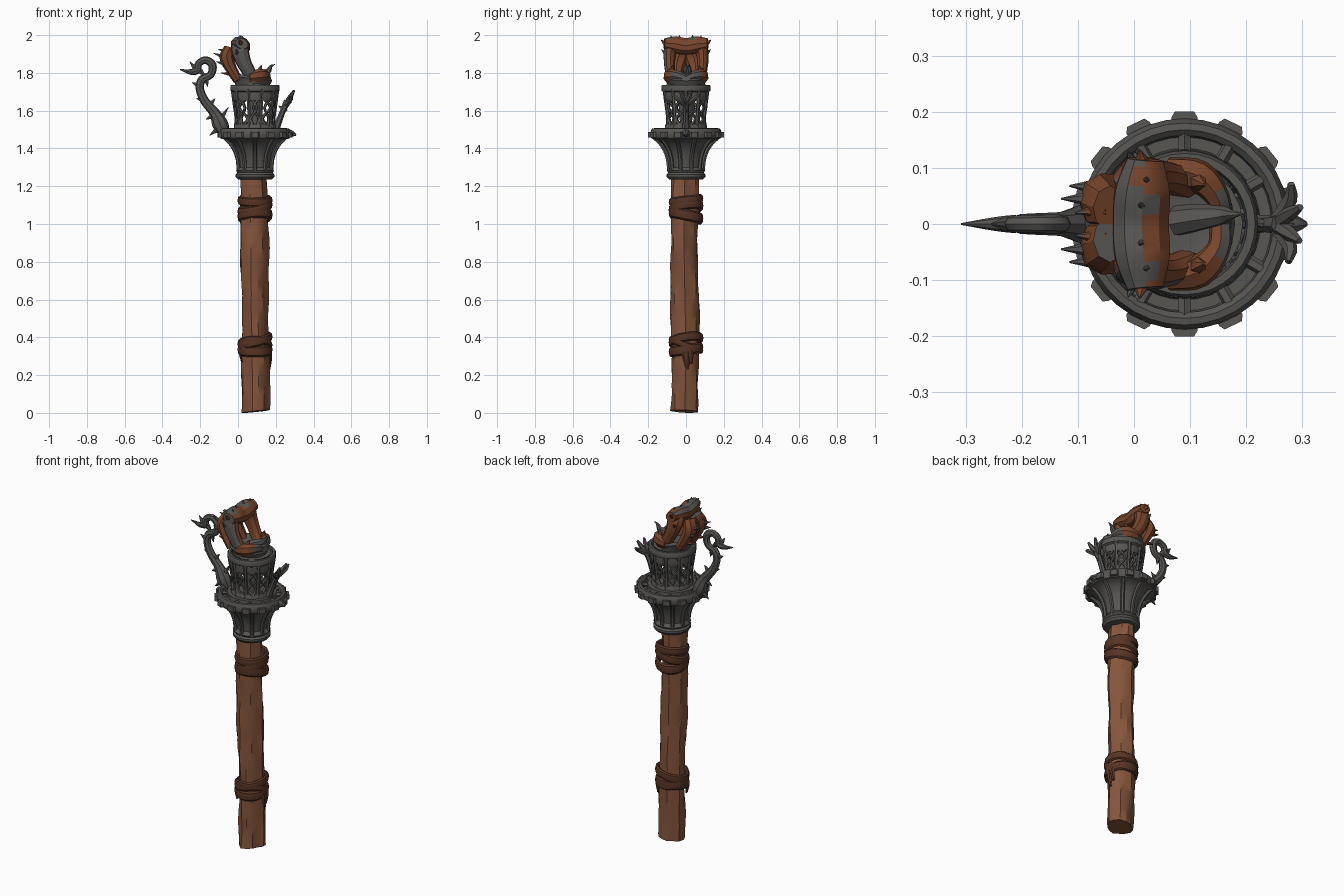
import bpy, bmesh, math, random
from mathutils import Vector

random.seed(4)
CX = 0.09  # torch axis


def material(name, rgb):
    m = bpy.data.materials.new(name)
    m.diffuse_color = (*rgb, 1)
    return m


IRON = material("dark iron", (0.095, 0.092, 0.086))
WOOD = material("brown wood", (0.235, 0.092, 0.045))
LEATHER = material("dark leather", (0.095, 0.034, 0.018))
RUST = material("rust", (0.19, 0.060, 0.025))


def finish(name, bm, mats, rule=None, angle=35):
    bmesh.ops.recalc_face_normals(bm, faces=bm.faces)
    if rule:
        for f in bm.faces:
            f.material_index = rule(f.calc_center_median(), f.normal)
    me = bpy.data.meshes.new(name)
    bm.to_mesh(me)
    bm.free()
    for m in mats:
        me.materials.append(m)
    ob = bpy.data.objects.new(name, me)
    bpy.context.collection.objects.link(ob)
    bpy.ops.object.select_all(action='DESELECT')
    ob.select_set(True)
    bpy.context.view_layer.objects.active = ob
    bpy.ops.object.shade_smooth_by_angle(angle=math.radians(angle))
    return ob


def loft(bm, rings, closed=False):
    """Skin a list of equal rings; cap the ends or join last to first."""
    vs = [[bm.verts.new(p) for p in r] for r in rings]
    n = len(vs[0])
    pairs = list(zip(vs, vs[1:])) + ([(vs[-1], vs[0])] if closed else [])
    for a, b in pairs:
        for i in range(n):
            j = (i + 1) % n
            bm.faces.new((a[i], a[j], b[j], b[i]))
    if not closed:
        bm.faces.new(vs[0])
        bm.faces.new(vs[-1])


def smooth_path(pts, sub):
    """Catmull-Rom through points of (x, y, z, radius)."""
    p = [Vector(q) for q in pts]
    p = [2 * p[0] - p[1]] + p + [2 * p[-1] - p[-2]]
    out = []
    for i in range(1, len(p) - 2):
        a, b, c, d = p[i - 1:i + 3]
        for k in range(sub):
            t = k / sub
            out.append(0.5 * (2 * b + (c - a) * t + (2 * a - 5 * b + 4 * c - d) * t * t
                              + (3 * b - a - 3 * c + d) * t ** 3))
    return out + [p[-2]]


def tube(bm, pts, sides=7, sub=4, wide=1.0, ref=(0, 1, 0), closed=False):
    """Tapered tube; 'wide' scales it along the ref direction."""
    path = smooth_path(pts, sub) if sub > 1 else [Vector(q) for q in pts]
    rings, n = [], len(path)
    for i, q in enumerate(path):
        a = path[(i - 1) % n if closed else max(i - 1, 0)]
        b = path[(i + 1) % n if closed else min(i + 1, n - 1)]
        t = (b - a).to_3d().normalized()
        r = Vector(ref)
        u = (r - t * r.dot(t)).normalized()
        v = t.cross(u)
        c, rad = q.to_3d(), max(q[3], 0.0015)
        rings.append([c + u * math.cos(s * math.tau / sides) * rad * wide
                      + v * math.sin(s * math.tau / sides) * rad for s in range(sides)])
    loft(bm, rings, closed)


def polar(r, a, z):
    return (CX + r * math.cos(a), r * math.sin(a), z)


def lathe(bm, prof, n=36, closed=False):
    loft(bm, [[polar(r, i * math.tau / n, z) for i in range(n)] for r, z in prof], closed)


# Rough hewn shaft with lengthwise grooves
bm = bmesh.new()
rings = []
for k in range(27):
    z = 1.26 * k / 26
    ring = []
    for i in range(14):
        a = i * math.tau / 14
        r = 0.073 + 0.004 * math.sin(3 * a + 2 * z) + 0.004 * math.sin(9 * z + 2 * a)
        r += 0.003 * math.sin(23 * z + i * 2.1) - (0.007 if i % 4 == 1 else 0)
        x, y, _ = polar(r, a, 0)
        zz = 0.008 + 0.008 * math.sin(a + 2) if k == 0 else z
        ring.append((x + 0.005 - 0.012 * z, y - 0.006 + 0.004 * math.sin(5 * z), zz))
    rings.append(ring)
loft(bm, rings)
finish("shaft", bm, [WOOD], angle=25)

# Leather bindings: overlapping tilted bands and loose ends
bm = bmesh.new()
for z, tilt, ph, h in [(0.335, 0.012, 0, 0.028), (0.385, 0.022, 1, 0.024), (0.36, 0.03, 3.2, 0.018),
                       (1.045, 0.018, 2.9, 0.03), (1.085, 0.022, 1, 0.026), (1.125, 0.01, 0, 0.024)]:
    loop = [(*polar(0.080, a, z + tilt * math.sin(a + ph)), 0.013)
            for a in [i * math.tau / 18 for i in range(18)]]
    tube(bm, loop, 8, 1, h / 0.013, (0, 0, 1), True)
for a, z0, z1 in [(0.0, 0.36, 0.23), (0.25, 0.36, 0.26), (3.5, 0.36, 0.27)]:
    tube(bm, [(*polar(0.078, a, z0), 0.01), (*polar(0.083, a, (z0 + z1) / 2), 0.009),
              (*polar(0.078, a + 0.1, z1), 0.004)], 6, 3, 2.2)
finish("leather_bindings", bm, [LEATHER])

# Socket: collar, flared cup and broad rim with an open trough
bm = bmesh.new()
lathe(bm, [(0.06, 1.235), (0.092, 1.237), (0.102, 1.25), (0.102, 1.262), (0.094, 1.272), (0.1, 1.282),
           (0.092, 1.292), (0.084, 1.30), (0.088, 1.34), (0.1, 1.385), (0.125, 1.425), (0.155, 1.447),
           (0.182, 1.452), (0.188, 1.463), (0.188, 1.488), (0.18, 1.505), (0.168, 1.507), (0.158, 1.498),
           (0.155, 1.475), (0.135, 1.475), (0.132, 1.505), (0.1, 1.505)])
finish("socket", bm, [IRON])

# Ribs on the cup, teeth round the rim, spokes in the trough
bm = bmesh.new()
for i in range(10):
    a = (i + 0.5) * math.tau / 10
    tube(bm, [(*polar(r, a, z), 0.011) for r, z in
              [(0.09, 1.28), (0.096, 1.34), (0.113, 1.39), (0.14, 1.43), (0.168, 1.455)]],
         6, 2, 1, (-math.sin(a), math.cos(a), 0))
finish("cup_ribs", bm, [IRON])
bm = bmesh.new()
for i in range(14):
    a = math.pi / 2 + i * math.tau / 14
    loft(bm, [[polar(r, a + d * w, z) for d, z in ((-1, 1.457), (1, 1.457), (1, 1.487), (-1, 1.487))]
              for r, w in ((0.18, 0.13), (0.192, 0.12), (0.201, 0.085))])
for i in range(12):
    a = i * math.tau / 12
    tube(bm, [(*polar(0.125, a, 1.487), 0.012), (*polar(0.165, a, 1.49), 0.012)], 6, 1)
finish("rim_teeth", bm, [IRON], angle=20)

# Cage: two hoops, slanted bars and gnarled vines
bm = bmesh.new()
lathe(bm, [(0.108, 1.655), (0.116, 1.655), (0.119, 1.672), (0.118, 1.698), (0.129, 1.705),
           (0.131, 1.728), (0.126, 1.737), (0.112, 1.737), (0.108, 1.70)], 32, True)
lathe(bm, [(0.085, 1.5), (0.112, 1.5), (0.112, 1.52), (0.105, 1.53), (0.085, 1.53)], 32, True)
finish("cage_hoops", bm, [IRON])
bm = bmesh.new()
for i in range(10):
    a = i * math.tau / 10
    tube(bm, [(*polar(0.1, a, 1.51), 0.014), (*polar(0.1, a, 1.56), 0.01),
              (*polar(0.109, a, 1.63), 0.010), (*polar(0.119, a, 1.715), 0.012)], 6, 2)
    for s in (-1, 1):
        j = random.uniform(-0.12, 0.12)
        tube(bm, [(*polar(0.1, a + 0.3 + j, 1.515), 0.012), (*polar(0.098, a + 0.3 + s * 0.22, 1.56), 0.008),
                  (*polar(0.106, a + 0.3 - s * 0.18 + j, 1.615), 0.007),
                  (*polar(0.11, a + 0.3 + s * 0.2, 1.665), 0.009)], 5, 3)
finish("cage_bars", bm, [IRON])

# Bowl and stem carrying the carved head
bm = bmesh.new()
lathe(bm, [(0.03, 1.5), (0.035, 1.58), (0.04, 1.65), (0.095, 1.715), (0.104, 1.735), (0.1, 1.75),
           (0.113, 1.775), (0.106, 1.79), (0.08, 1.775), (0.04, 1.77)], 20)
for v in bm.verts:
    if v.co.z > 1.74:
        v.co.x = 0.075 + (v.co.x - CX) * 0.93
        v.co.z -= (v.co.x - 0.04) * 0.12
finish("head_bowl", bm, [IRON])


# Head: curved cheeks, brow, back shell and jaw, patchy with rust
def patchy(c, n):
    worn = c.x + 0.28 * (c.z - 1.86) + 0.018 * math.sin(55 * c.y + 30 * c.z)
    if n.z > 0.55 and c.z > 1.93:
        return 0 if -0.035 < worn < 0.055 else 1
    if abs(c.y) > 0.075 and n.x < 0.6 and c.y < 0:
        return 0 if worn > -0.015 else 1
    return 1


bm = bmesh.new()
for s in (-1, 1):
    tube(bm, [(0.09, s * 0.075, 1.755, 0.04), (0.055, s * 0.085, 1.81, 0.036),
              (0.025, s * 0.088, 1.87, 0.042), (0.01, s * 0.08, 1.925, 0.048),
              (0.015, s * 0.05, 1.95, 0.04)], 9, 4, 0.75)
    tube(bm, [(-0.045, s * 0.03, 1.93, 0.03), (-0.06, s * 0.04, 1.88, 0.038),
              (-0.035, s * 0.05, 1.82, 0.03), (0.0, s * 0.055, 1.76, 0.025)], 8, 3, 1.3)
tube(bm, [(0.02, -0.115, 1.955, 0.028), (0.015, -0.06, 1.95, 0.042), (0.012, 0, 1.94, 0.043),
          (0.015, 0.06, 1.95, 0.042), (0.02, 0.115, 1.955, 0.028)], 10, 5, 1.25, (-0.75, 0, 0.35))
finish("head", bm, [IRON, RUST], patchy, 30)

bm = bmesh.new()
for s in (-1, 1):
    tube(bm, [(0.06, s * 0.1, 1.775, 0.02), (0.115, s * 0.085, 1.785, 0.03),
              (0.15, s * 0.045, 1.785, 0.022), (0.155, 0, 1.765, 0.02)], 7, 4, 1.2, (0, 0, 1))
    tube(bm, [(0.12, s * 0.075, 1.79, 0.022), (0.115, s * 0.075, 1.815, 0.015),
              (0.125, s * 0.07, 1.84, 0.003)], 6, 2)
finish("jaw", bm, [IRON, RUST], lambda c, n: int(c.x < 0.15), 30)

# Horn spikes: back of the head, brow corners and crest
bm = bmesh.new()
for s in (-1, 1):
    for base, tip, r in [((-0.055, 0.045, 1.885), (-0.13, 0.045, 1.905), 0.016),
                         ((-0.05, 0.065, 1.85), (-0.115, 0.068, 1.86), 0.016),
                         ((-0.05, 0.025, 1.92), (-0.105, 0.02, 1.925), 0.014),
                         ((-0.02, 0.05, 1.80), (-0.09, 0.05, 1.80), 0.016),
                         ((0.015, 0.1, 1.955), (0.01, 0.132, 1.975), 0.018),
                         ((0.025, 0.075, 1.965), (0.02, 0.08, 1.998), 0.016),
                         ((0.02, 0.03, 1.965), (0.01, 0.035, 2.0), 0.016),
                         ((0.0, 0.1, 1.90), (-0.01, 0.13, 1.925), 0.014)]:
        b, t = Vector(base), Vector(tip)
        b.y *= s
        t.y *= s
        mid = (b + t) / 2 - Vector((0, 0, 0.004))
        tube(bm, [(*b, r), (*mid, r * 0.65), (*t, 0.001)], 6, 2, 1, (0.3, 0.5, 0.8))
finish("head_spikes", bm, [IRON, RUST], lambda c, n: int(-0.085 < c.x < -0.01 or c.z < 1.985 and c.z > 1.93))
bm = bmesh.new()
tube(bm, [(0.075, 0.005, 1.765, 0.028), (0.12, 0.012, 1.79, 0.024), (0.16, 0.016, 1.81, 0.016),
          (0.175, 0.017, 1.835, 0.008), (0.195, 0.018, 1.845, 0.001)], 7, 3)
finish("tongue", bm, [IRON])

# Hooked handle with barbs
bm = bmesh.new()
tube(bm, [(-0.07, 0, 1.48, 0.03), (-0.095, 0, 1.53, 0.042), (-0.125, 0, 1.59, 0.028),
          (-0.175, 0, 1.65, 0.024), (-0.202, 0, 1.715, 0.022), (-0.19, 0, 1.765, 0.022),
          (-0.145, 0, 1.79, 0.02), (-0.135, 0, 1.84, 0.022), (-0.17, 0, 1.868, 0.02),
          (-0.208, 0, 1.85, 0.019), (-0.215, 0, 1.815, 0.02), (-0.25, 0, 1.805, 0.015),
          (-0.308, 0, 1.818, 0.002)], 8, 4, 0.8)
for x, z, dx, dz in [(-0.09, 1.56, 0.04, 0.06), (-0.11, 1.5, -0.04, -0.03), (-0.135, 1.57, -0.035, -0.015),
                     (-0.185, 1.655, -0.035, 0.01), (-0.15, 1.63, 0.03, 0.035), (-0.205, 1.73, -0.04, 0.02),
                     (-0.17, 1.77, 0.01, -0.045), (-0.225, 1.82, -0.03, 0.04), (-0.2, 1.81, 0.03, -0.03)]:
    tube(bm, [(x, 0, z, 0.018), (x + dx, 0, z + dz, 0.001)], 6, 1, 0.8)
finish("hooked_handle", bm, [IRON])

# Small clawed prong opposite the handle
bm = bmesh.new()
tube(bm, [(0.19, 0, 1.49, 0.028), (0.215, 0, 1.54, 0.018), (0.238, 0, 1.60, 0.016),
          (0.262, 0, 1.65, 0.02)], 7, 3)
for y, x, z in [(-0.068, 0.27, 1.68), (-0.03, 0.29, 1.705), (0.03, 0.292, 1.708), (0.072, 0.275, 1.685)]:
    tube(bm, [(0.25, 0, 1.63, 0.014), (0.278, y * 0.6, (z + 1.64) / 2, 0.013), (x + 0.005, y, z, 0.006)],
         6, 3, 1, (1, 0, 0))
for x, z, dx in [(0.232, 1.59, 0.03), (0.25, 1.63, 0.035), (0.24, 1.61, -0.025), (0.275, 0, 0)][:3]:
    tube(bm, [(x, 0, z, 0.013), (x + dx, 0, z + 0.015, 0.002)], 5, 1)
tube(bm, [(0.25, 0, 1.478, 0.03), (0.285, 0, 1.478, 0.018), (0.308, 0, 1.47, 0.004)], 7, 2)
finish("claw_prong", bm, [IRON])
